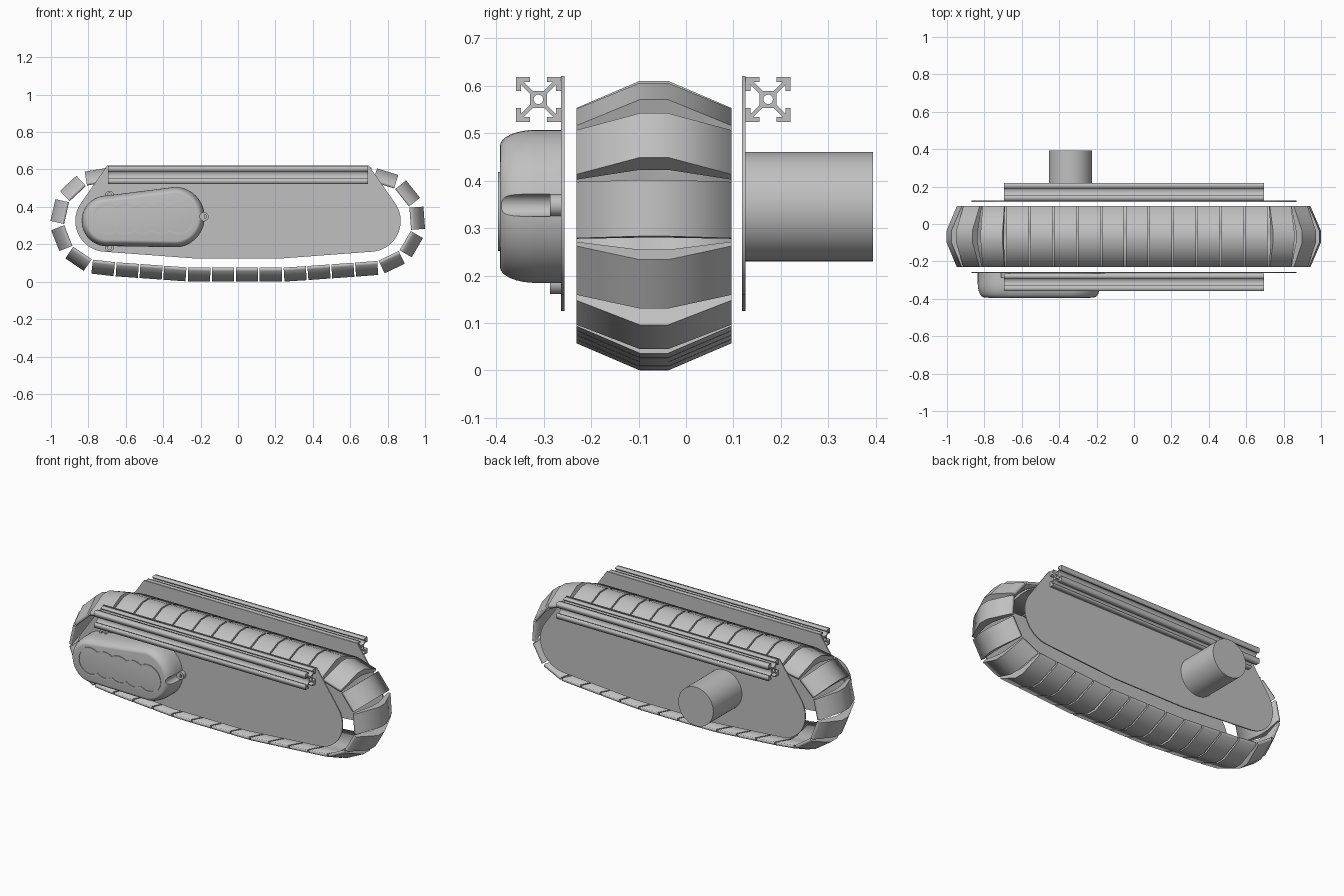
import bpy
import bmesh
from math import sin, cos, pi, radians, acos, sqrt
from mathutils import Vector, Matrix

cube = bpy.data.objects.get("Cube")
if cube:
    bpy.data.objects.remove(cube, do_unlink=True)

GREY = (0.53, 0.53, 0.53, 1)
metal = bpy.data.materials.new("light grey metal")
metal.use_nodes = True
metal.diffuse_color = GREY
metal.node_tree.nodes["Principled BSDF"].inputs["Base Color"].default_value = GREY


def add_object(name, mesh, smooth=False):
    obj = bpy.data.objects.new(name, mesh)
    bpy.context.scene.collection.objects.link(obj)
    if not mesh.materials:
        mesh.materials.append(metal)
    if smooth:
        bpy.ops.object.select_all(action='DESELECT')
        obj.select_set(True)
        bpy.context.view_layer.objects.active = obj
        bpy.ops.object.shade_smooth_by_angle(angle=radians(35))
    return obj


def arc(cx, cz, r, start, end, steps=24):
    """Points on an arc, angles in radians."""
    return [(cx + r * cos(a), cz + r * sin(a))
            for a in (start + (end - start) * i / steps for i in range(steps + 1))]


def circle(cx, cz, r, steps=32):
    return arc(cx, cz, r, 0, 2 * pi, steps)[:-1]


def prism_mesh(name, loops, axis, low, high):
    """Extrude a flat outline, with optional holes, along x or y."""
    curve = bpy.data.curves.new(name, 'CURVE')
    curve.dimensions = '2D'
    curve.fill_mode = 'BOTH'
    curve.extrude = (high - low) / 2
    for loop in loops:
        spline = curve.splines.new('POLY')
        spline.points.add(len(loop) - 1)
        for point, (u, v) in zip(spline.points, loop):
            point.co = (u, v, 0, 1)
        spline.use_cyclic_u = True
    temp = bpy.data.objects.new(name, curve)
    bpy.context.scene.collection.objects.link(temp)
    graph = bpy.context.evaluated_depsgraph_get()
    mesh = bpy.data.meshes.new_from_object(temp.evaluated_get(graph))
    bpy.data.objects.remove(temp, do_unlink=True)
    mesh.materials.clear()
    bm = bmesh.new()
    bm.from_mesh(mesh)
    bmesh.ops.remove_doubles(bm, verts=bm.verts, dist=1e-5)
    mid = (low + high) / 2
    for vert in bm.verts:
        u, v, w = vert.co
        vert.co = (w + mid, u, v) if axis == 'x' else (u, w + mid, v)
    bmesh.ops.recalc_face_normals(bm, faces=bm.faces)
    bm.to_mesh(mesh)
    bm.free()
    return mesh


def prism(name, loops, axis, low, high, smooth=False):
    return add_object(name, prism_mesh(name, loops, axis, low, high), smooth)


# Side plates: flat top, sloped shoulders, round ends, shallow keel
half = [(0.70, 0.62)] + arc(0.705, 0.325, 0.165, radians(35), radians(-86)) + [(0.24, 0.125)]
outline = half + [(-x, z) for x, z in reversed(half)]
prism("front_side_plate", [outline], 'y', -0.263, -0.256)
prism("back_side_plate", [outline], 'y', 0.118, 0.125)

# Slotted rails: one slot side turned four times around a bored core
side = [(0.018, -0.012), (0.018, 0.012), (0.036, 0.030), (0.037, 0.018),
        (0.0475, 0.018), (0.0475, 0.0475)]
side = [(0.0475, -0.018), (0.037, -0.018), (0.037, -0.031), (0.018, -0.012),
        (0.018, 0.012), (0.037, 0.031), (0.037, 0.018), (0.0475, 0.018), (0.0475, 0.0475)]
for name, cy in (("front_rail", -0.311), ("back_rail", 0.173)):
    section = []
    for k in range(4):
        c, s = cos(k * pi / 2), sin(k * pi / 2)
        section += [(cy + u * c - v * s, 0.571 + u * s + v * c) for u, v in side]
    prism(name, [section, circle(cy, 0.571, 0.010, 20)], 'x', -0.695, 0.695)

# Motor
prism("motor", [circle(-0.34, 0.345, 0.115, 64)], 'y', 0.125, 0.394, True)


# Gearbox cover: tapered capsule with a rounded front edge
def cover_ring(inset):
    big, small = Vector((-0.34, 0.345)), Vector((-0.70, 0.325))
    along = big - small
    tilt = acos((0.162 - 0.136) / along.length)
    base = along.angle_signed(Vector((1, 0)))
    return (arc(big.x, big.y, 0.162 - inset, base - tilt, base + tilt)
            + arc(small.x, small.y, 0.136 - inset, base + tilt, base + 2 * pi - tilt))


bm = bmesh.new()
levels = [(-0.263, 0), (-0.315, 0)]
levels += [(-0.315 - 0.077 * sin(a), 0.034 * (1 - cos(a)))
           for a in (i * pi / 16 for i in range(1, 9))]
rings = [[bm.verts.new((x, y, z)) for x, z in cover_ring(d)] for y, d in levels]
for lower, upper in zip(rings, rings[1:]):
    for i in range(len(lower)):
        j = (i + 1) % len(lower)
        bm.faces.new((lower[i], lower[j], upper[j], upper[i]))
bm.faces.new(rings[0])
bm.faces.new(rings[-1])
bmesh.ops.recalc_face_normals(bm, faces=bm.faces)
cover_mesh = bpy.data.meshes.new("gearbox_cover")
bm.to_mesh(cover_mesh)
bm.free()
cover = add_object("gearbox_cover", cover_mesh)

# Screw lugs, each with a clearance notch cut in the cover
for i, (x, z) in enumerate([(-0.687, 0.463), (-0.687, 0.184), (-0.18, 0.348)]):
    cutter = prism("notch_cutter", [circle(x, z, 0.0235)], 'y', -0.45, -0.287)
    cutter.hide_render = True
    notch = cover.modifiers.new("notch", 'BOOLEAN')
    notch.operation = 'DIFFERENCE'
    notch.solver = 'EXACT'
    notch.object = cutter
    bpy.context.view_layer.objects.active = cover
    bpy.ops.object.modifier_apply(modifier=notch.name)
    bpy.data.objects.remove(cutter, do_unlink=True)
    prism(f"screw_lug_{i + 1}", [circle(x, z, 0.023), circle(x, z, 0.011)],
          'y', -0.287, -0.260, True)
bpy.ops.object.select_all(action='DESELECT')
cover.select_set(True)
bpy.context.view_layer.objects.active = cover
bpy.ops.object.shade_smooth_by_angle(angle=radians(35))


# Scalloped raised border on the cover face
def scallops(r, count=5, step=0.095):
    first, cz = -0.695, 0.335
    cut = acos(step / 2 / r)
    last = first + step * (count - 1)
    pts = arc(last, cz, r, cut - pi, pi - cut, 24)
    for k in range(count - 2, 0, -1):
        pts += arc(first + k * step, cz, r, cut, pi - cut, 8)[1:]
    pts += arc(first, cz, r, cut, 2 * pi - cut, 24)[1:]
    for k in range(1, count - 1):
        pts += arc(first + k * step, cz, r, pi + cut, 2 * pi - cut, 8)[1:]
    return pts[:-1] if (Vector(pts[0]) - Vector(pts[-1])).length < 1e-5 else pts


prism("cover_border", [scallops(0.083), scallops(0.073)], 'y', -0.396, -0.391)

# Track path: flat top, round ends, gently bowed bottom
end_x, end_z, end_r = 0.718, 0.322, 0.213
right = arc(end_x, end_z, end_r, pi / 2, radians(-86), 60) + [(0.25, 0.075)]
path = [Vector(p) for p in right + [(-x, z) for x, z in reversed(right)]]
path.append(path[0])
lengths = [(b - a).length for a, b in zip(path, path[1:])]
total = sum(lengths)


def on_path(distance):
    distance %= total
    for a, b, length in zip(path, path[1:], lengths):
        if distance <= length:
            return a.lerp(b, distance / length)
        distance -= length
    return path[-1]


# Track pads: one crowned pad shared by every link
PADS = 33
pad_side = [(0.03, 0.033), (0.163, 0), (0.163, 0.018), (0.03, 0.075)]
pad_section = pad_side + [(-y, h) for y, h in reversed(pad_side)]
pad_mesh = prism_mesh("track_pad", [pad_section], 'x', -0.0595, 0.0595)
for i in range(PADS):
    a, b = on_path(total * i / PADS), on_path(total * (i + 1) / PADS)
    mid, t = (a + b) / 2, (b - a).normalized()
    pad = add_object(f"track_pad_{i + 1}", pad_mesh)
    pad.matrix_world = Matrix(((t.x, 0, -t.y, mid.x), (0, 1, 0, -0.0675),
                               (t.y, 0, t.x, mid.y), (0, 0, 0, 1)))
